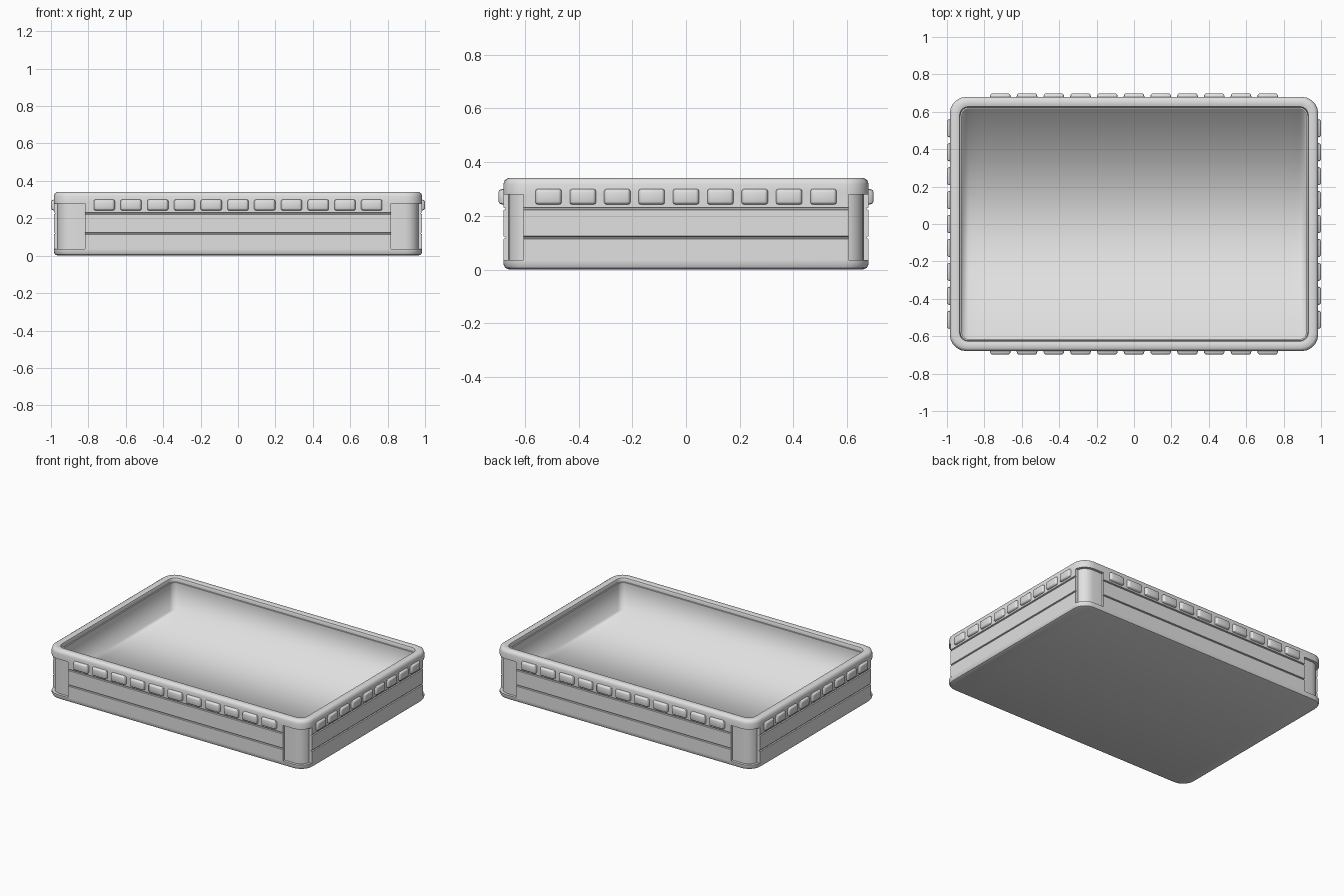
import bpy, bmesh, math
from mathutils import Matrix, Vector

if "Cube" in bpy.data.objects:
    bpy.data.objects.remove(bpy.data.objects["Cube"], do_unlink=True)

HX, HY = 0.985, 0.68       # half size of the rim
FLOOR_Z = 0.12
RECESS = 0.018             # depth of the corner recesses

grey = bpy.data.materials.new("light_grey_plastic")
grey.use_nodes = True
grey.diffuse_color = (0.75, 0.75, 0.75, 1)
grey.node_tree.nodes["Principled BSDF"].inputs["Base Color"].default_value = (0.75, 0.75, 0.75, 1)


def finish(bm, name, soft=lambda e: False):
    """Smooth shade, keep hard edges sharp, and link the object."""
    bmesh.ops.recalc_face_normals(bm, faces=bm.faces)
    for f in bm.faces:
        f.smooth = True
    for e in bm.edges:
        e.smooth = soft(e) or e.calc_face_angle(0) < math.radians(40)
    mesh = bpy.data.meshes.new(name)
    bm.to_mesh(mesh)
    bm.free()
    mesh.materials.append(grey)
    obj = bpy.data.objects.new(name, mesh)
    bpy.context.collection.objects.link(obj)
    return obj


def outline(inset, z, segments=5):
    """Rounded rectangle: front half from left to right, then back half."""
    hx, hy = HX - inset, HY - inset
    r = 0.09 - 0.8 * inset
    right = [(0.82, -hy)]
    for i in range(segments + 1):
        a = math.pi / 2 * i / segments
        right.append((hx - r + r * math.sin(a), -hy + r - r * math.cos(a)))
    front = [(-x, y) for x, y in reversed(right)] + right
    back = [(x, -y) for x, y in reversed(front)]
    return [Vector((x, y, z)) for x, y in front + back]


# Tray shell: base, recessed wall, rounded rim, inner lip and floor
section = [(0.022, 0), (0.007, 0.006), (0, 0.02), (0, 0.035),
           (RECESS, 0.035), (RECESS, 0.28), (0, 0.28),
           (0, 0.318), (0.005, 0.333), (0.016, 0.34), (0.04, 0.34),
           (0.052, 0.336), (0.056, 0.326), (0.056, 0.31),
           (0.064, 0.31), (0.064, FLOOR_Z)]
bm = bmesh.new()
rings = [[bm.verts.new(p) for p in outline(d, z)] for d, z in section]
n = len(rings[0])
for lower, upper in zip(rings, rings[1:]):
    for i in range(n):
        j = (i + 1) % n
        bm.faces.new((lower[i], lower[j], upper[j], upper[i]))
for ring in (rings[0], rings[-1]):
    for i in range(n // 2 - 1):
        bm.faces.new((ring[i], ring[i + 1], ring[n - 2 - i], ring[n - 1 - i]))
# The floor blends softly into the inner walls
finish(bm, "tray_shell", lambda e: all(abs(v.co.z - FLOOR_Z) < 0.001 for v in e.verts))


def wall_panel(name, half, dist, turn):
    """Raised wall panel with two horizontal grooves."""
    depth, g = 0.007, 0.005
    profile = [(RECESS + 0.01, 0.035), (0, 0.035)]
    for z in (0.119, 0.226):
        profile += [(0, z - g), (depth, z - g / 2), (depth, z + g / 2), (0, z + g)]
    profile += [(0, 0.28), (RECESS + 0.01, 0.28)]
    bm = bmesh.new()
    face = bm.faces.new([bm.verts.new((-half, d - dist, z)) for d, z in profile])
    ext = bmesh.ops.extrude_face_region(bm, geom=[face])["geom"]
    bmesh.ops.translate(bm, vec=(2 * half, 0, 0),
                        verts=[v for v in ext if isinstance(v, bmesh.types.BMVert)])
    bmesh.ops.transform(bm, matrix=turn, verts=bm.verts)
    finish(bm, name)


def grip_row(name, count, pitch, width, dist, turn):
    """Row of tapered, rounded grip blocks under the rim."""
    bm = bmesh.new()
    for i in range(count):
        x = (i - (count - 1) / 2) * pitch
        verts = bmesh.ops.create_cube(bm, size=1)["verts"]
        for v in verts:
            taper = 0.84 if v.co.y < 0 else 1
            v.co = Vector((x + v.co.x * width * taper,
                           -dist - 0.003 + v.co.y * 0.03,
                           0.271 + v.co.z * 0.062 * taper))
    bmesh.ops.bevel(bm, geom=bm.edges[:], offset=0.008, segments=2,
                    profile=0.5, affect='EDGES')
    bmesh.ops.transform(bm, matrix=turn, verts=bm.verts)
    finish(bm, name)


# Panels and grips on all four sides
for k, side in enumerate(("front", "left", "back", "right")):
    turn = Matrix.Rotation(k * math.pi / 2, 4, 'Z')
    if k % 2 == 0:
        wall_panel(side + "_panel", 0.817, HY, turn)
        grip_row(side + "_grips", 11, 0.143, 0.12, HY, turn)
    else:
        wall_panel(side + "_panel", 0.605, HX, turn)
        grip_row(side + "_grips", 9, 0.128, 0.106, HX - 0.003, turn)
